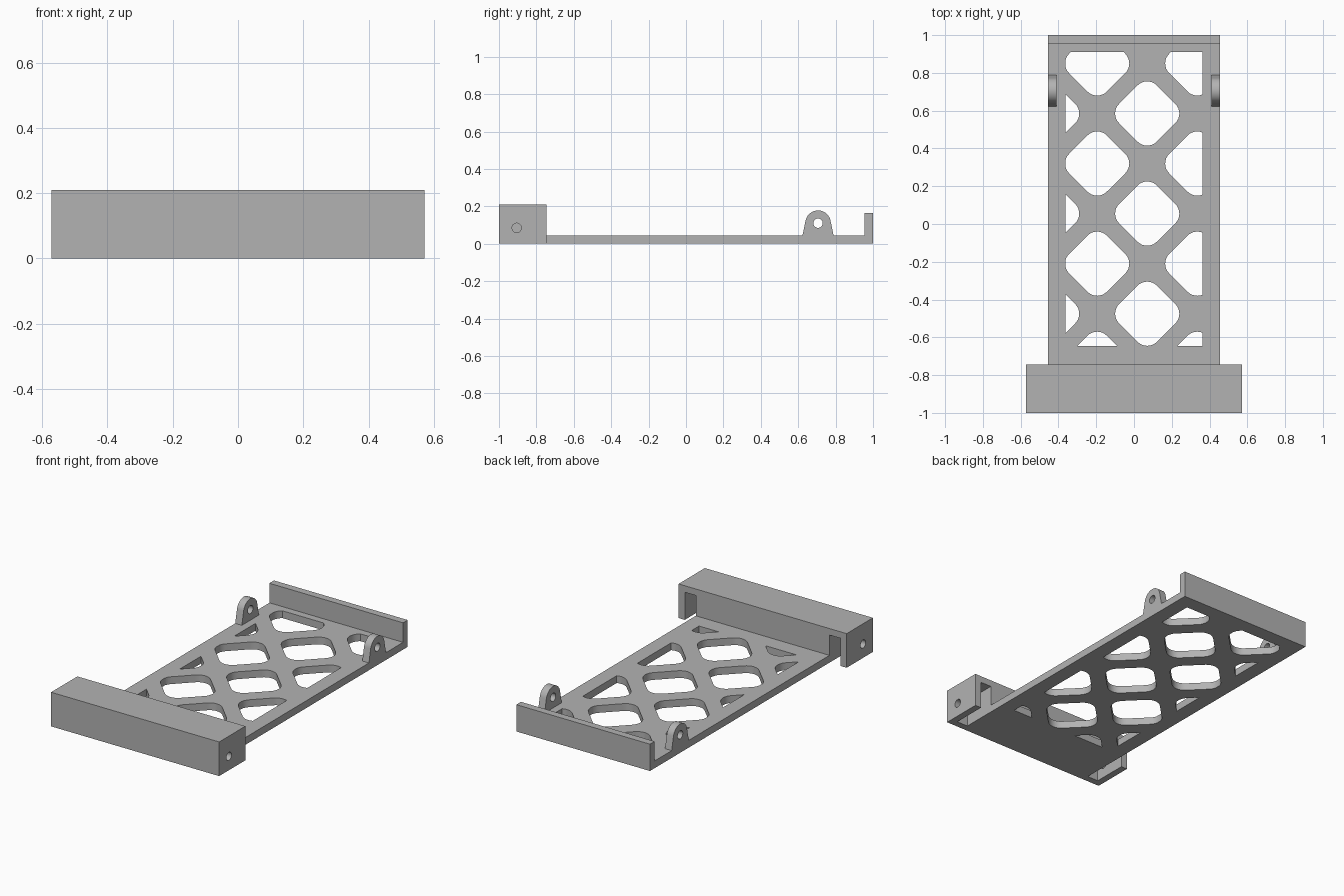
import bpy, bmesh
from math import sin, cos, pi, radians
from mathutils import Vector

cube = bpy.data.objects.get("Cube")
if cube:
    bpy.data.objects.remove(cube, do_unlink=True)

grey = bpy.data.materials.new("plain grey")
grey.use_nodes = True
grey.diffuse_color = (0.45, 0.45, 0.45, 1)
grey.node_tree.nodes["Principled BSDF"].inputs["Base Color"].default_value = (0.45, 0.45, 0.45, 1)


def to_object(name, bm):
    bmesh.ops.recalc_face_normals(bm, faces=bm.faces)
    mesh = bpy.data.meshes.new(name)
    bm.to_mesh(mesh)
    bm.free()
    mesh.materials.append(grey)
    obj = bpy.data.objects.new(name, mesh)
    bpy.context.collection.objects.link(obj)
    return obj


def box(name, lo, hi):
    bm = bmesh.new()
    bmesh.ops.create_cube(bm, size=1)
    lo, hi = Vector(lo), Vector(hi)
    for v in bm.verts:
        v.co = (lo + hi) / 2 + v.co * (hi - lo)
    return to_object(name, bm)


def add_prism(bm, outline, depth):
    """Extrude a flat outline along a vector, into bm."""
    face = bm.faces.new([bm.verts.new(p) for p in outline])
    extrude(bm, [face], depth)


def extrude(bm, faces, depth):
    new = bmesh.ops.extrude_face_region(bm, geom=faces, use_keep_orig=True)["geom"]
    bmesh.ops.translate(bm, vec=depth, verts=[g for g in new if isinstance(g, bmesh.types.BMVert)])


def arc(u, v, r, start, end, steps):
    return [(u + r * cos(start + (end - start) * i / steps),
             v + r * sin(start + (end - start) * i / steps)) for i in range(steps + 1)]


def side_prism(name, outline, x0, x1):
    bm = bmesh.new()
    add_prism(bm, [(x0, y, z) for y, z in outline], (x1 - x0, 0, 0))
    return to_object(name, bm)


def select_only(obj):
    bpy.ops.object.select_all(action='DESELECT')
    obj.select_set(True)
    bpy.context.view_layer.objects.active = obj


def cut(obj, cutter):
    select_only(obj)
    mod = obj.modifiers.new("cut", 'BOOLEAN')
    mod.operation, mod.solver, mod.object = 'DIFFERENCE', 'EXACT', cutter
    bpy.ops.object.modifier_apply(modifier=mod.name)
    bpy.data.objects.remove(cutter, do_unlink=True)


def smooth(obj):
    select_only(obj)
    bpy.ops.object.shade_smooth_by_angle(angle=radians(30))


WIDTH, FLOOR, PITCH = 0.455, 0.045, 0.265

# Lattice windows: rounded diamonds trimmed to a rectangular frame
cutters = bmesh.new()
half, radius = 0.2, 0.0725
inset = half - radius * 2 ** 0.5
for col in range(-2, 2):
    for row in range(-5, 2):
        if (col + row) % 2:
            continue
        cx, cy = 0.07 + col * PITCH, 0.585 + row * PITCH
        outline = []
        for k in range(4):
            a = k * pi / 2
            outline += arc(cx + inset * cos(a), cy + inset * sin(a), radius, a - pi / 4, a + pi / 4, 8)
        tile = bmesh.new()
        tile.faces.new([tile.verts.new((x, y, -0.05)) for x, y in outline])
        for co, no in (((0.363, 0, 0), (1, 0, 0)), ((-0.363, 0, 0), (-1, 0, 0)),
                       ((0, 0.91, 0), (0, 1, 0)), ((0, -0.645, 0), (0, -1, 0))):
            bmesh.ops.bisect_plane(tile, geom=tile.verts[:] + tile.edges[:] + tile.faces[:],
                                   plane_co=co, plane_no=no, clear_outer=True)
        for face in tile.faces:
            add_prism(cutters, [v.co.copy() for v in face.verts], (0, 0, 0.2))
        tile.free()
plate = box("lattice_plate", (-WIDTH, -0.745, 0), (WIDTH, 1, FLOOR))
cut(plate, to_object("window_cutter", cutters))
smooth(plate)

# Raised lip at the back
box("back_lip", (-WIDTH, 0.955, FLOOR), (WIDTH, 1, 0.165))

# Front block with a slot and a pin hole at each end
block = box("front_block", (-0.572, -1, 0), (0.572, -0.745, 0.21))
for s in (-1, 1):
    x0, x1 = sorted((s * WIDTH, s * 0.53))
    cut(block, box("slot_cutter", (x0, -0.958, -0.1), (x1, -0.7, 0.17)))
    cut(block, side_prism("pin_cutter", arc(-0.905, 0.085, 0.025, 0, 2 * pi, 32)[:-1], s * 0.5, s * 0.6))
smooth(block)

# Pierced lugs near the back
for s, side in ((-1, "right"), (1, "left")):
    lean = radians(11.7)
    outline = [(0.789, FLOOR)] + arc(0.706, 0.11, 0.068, lean, pi - lean, 24) + [(0.623, FLOOR)]
    lug = side_prism(side + "_lug", outline, s * 0.41, s * WIDTH)
    cut(lug, side_prism("lug_cutter", arc(0.706, 0.11, 0.025, 0, 2 * pi, 32)[:-1], s * 0.35, s * 0.5))
    smooth(lug)
